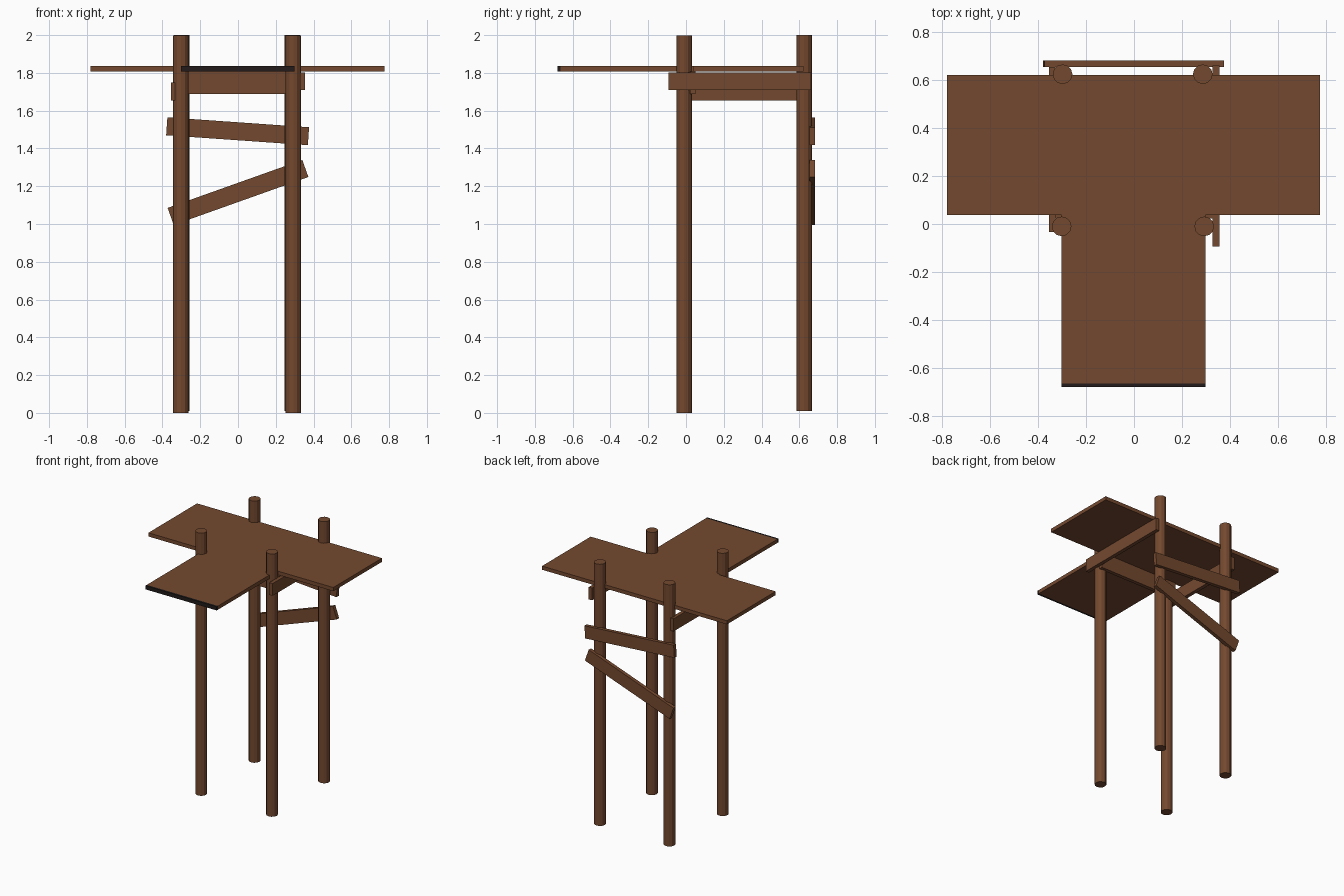
import bpy, bmesh, math
from mathutils import Matrix, Vector

if "Cube" in bpy.data.objects:
    bpy.data.objects.remove(bpy.data.objects["Cube"])


def material(name, rgb):
    m = bpy.data.materials.new(name)
    m.diffuse_color = (*rgb, 1.0)
    m.use_nodes = True
    m.node_tree.nodes["Principled BSDF"].inputs["Base Color"].default_value = m.diffuse_color
    return m


wood = material("brown_wood", (0.175, 0.066, 0.028))
dark = material("dark_edge", (0.016, 0.011, 0.011))


def add_object(name, bm, mat):
    mesh = bpy.data.meshes.new(name)
    bm.to_mesh(mesh)
    bm.free()
    mesh.materials.append(mat)
    ob = bpy.data.objects.new(name, mesh)
    bpy.context.collection.objects.link(ob)
    return ob


def box(name, center, size, mat=wood, tilt=0.0):
    """Box, optionally tilted in the x-z plane (degrees, positive lifts +x)."""
    bm = bmesh.new()
    bmesh.ops.create_cube(bm, size=1.0, matrix=Matrix.Diagonal((*size, 1.0)))
    ob = add_object(name, bm, mat)
    ob.location = center
    ob.rotation_euler.y = -math.radians(tilt)
    return ob


def span(name, x, y, z, mat=wood):
    """Box given by its extents on each axis."""
    lo, hi = Vector((x[0], y[0], z[0])), Vector((x[1], y[1], z[1]))
    return box(name, (lo + hi) / 2, hi - lo, mat)


def post(name, x, y, z0, z1, r=0.041):
    bm = bmesh.new()
    bmesh.ops.create_cone(bm, cap_ends=True, segments=12, radius1=r, radius2=r, depth=z1 - z0)
    ob = add_object(name, bm, wood)
    ob.location = (x, y, (z0 + z1) / 2)


# Four round posts
post("front_left_post", -0.302, -0.010, 0.0, 1.998)
post("front_right_post", 0.293, -0.010, 0.0, 1.998)
post("back_left_post", -0.298, 0.625, 0.01, 2.0)
post("back_right_post", 0.287, 0.625, 0.01, 2.0)

# T-shaped platform: T outline extruded upward
bm = bmesh.new()
outline = [(-0.302, -0.665), (0.298, -0.665), (0.298, 0.037), (0.776, 0.037),
           (0.776, 0.622), (-0.78, 0.622), (-0.78, 0.037), (-0.302, 0.037)]
face = bm.faces.new([bm.verts.new((x, y, 1.808)) for x, y in outline])
ext = bmesh.ops.extrude_face_region(bm, geom=[face])
bmesh.ops.translate(bm, vec=(0, 0, 0.028),
                    verts=[v for v in ext["geom"] if isinstance(v, bmesh.types.BMVert)])
bmesh.ops.recalc_face_normals(bm, faces=bm.faces)
add_object("platform", bm, wood)

# Dark strip along the platform's front end
span("platform_front_edge", (-0.302, 0.298), (-0.681, -0.665), (1.808, 1.836), dark)

# Beams under the platform
span("right_beam", (0.328, 0.356), (-0.093, 0.661), (1.71, 1.803))
span("left_beam", (-0.355, -0.327), (-0.034, 0.656), (1.654, 1.75))
span("front_cross_beam", (-0.33, 0.33), (0.022, 0.05), (1.689, 1.808))

# Slanted braces on the back
box("upper_back_brace", (-0.002, 0.669, 1.491), (0.752, 0.028, 0.095), tilt=-4.0)
box("lower_back_brace", (0.0, 0.669, 1.167), (0.757, 0.028, 0.096), tilt=19.6)
